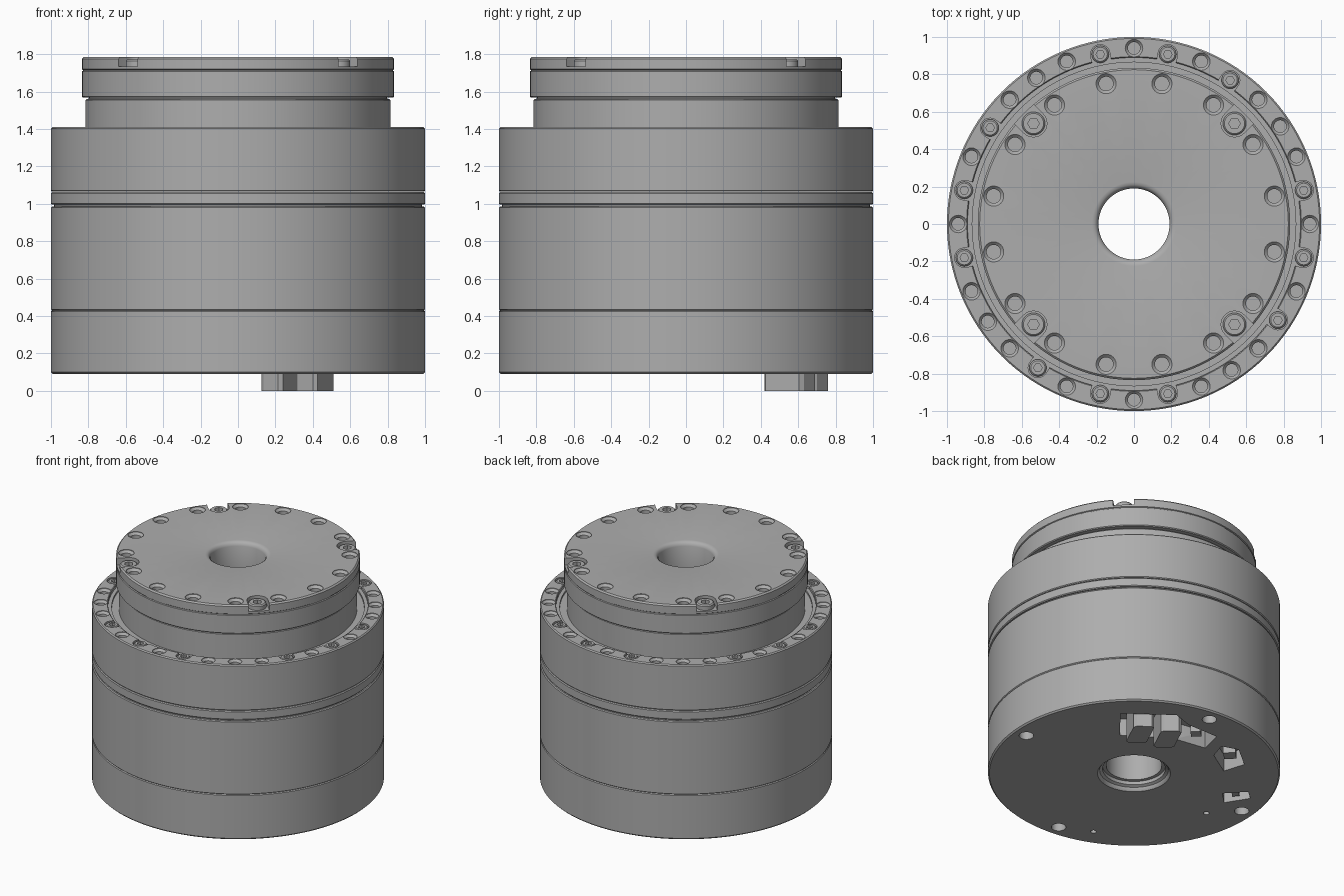
import bpy, bmesh
from math import sin, cos, pi, radians, hypot

if "Cube" in bpy.data.objects:
    bpy.data.objects.remove(bpy.data.objects["Cube"])

metal = bpy.data.materials.new("machined_grey")
metal.use_nodes = True
grey = (0.42, 0.42, 0.42, 1)
metal.diffuse_color = grey
metal.node_tree.nodes["Principled BSDF"].inputs["Base Color"].default_value = grey


def circle(r, n=24, c=(0, 0)):
    return [(c[0] + r * cos(2 * pi * i / n), c[1] + r * sin(2 * pi * i / n)) for i in range(n)]


def hexagon(r, c):
    # Hexagon outline sampled with as many points as a bolt circle
    out = []
    for i in range(24):
        a = radians(15 * i)
        d = r * cos(pi / 6) / cos(a % (pi / 3) - pi / 6)
        out.append((c[0] + d * cos(a), c[1] + d * sin(a)))
    return out


def loft(bm, sections, closed=False):
    # Join outlines at given heights; either cap the ends or close into a ring
    rings = [[bm.verts.new((x, y, z)) for x, y in pts] for pts, z in sections]
    pairs = list(zip(rings, rings[1:]))
    if closed:
        pairs.append((rings[-1], rings[0]))
    else:
        bm.faces.new(rings[0][::-1])
        bm.faces.new(rings[-1])
    for a, b in pairs:
        for i in range(len(a)):
            j = (i + 1) % len(a)
            bm.faces.new((a[i], a[j], b[j], b[i]))


def finish(bm, name):
    bmesh.ops.recalc_face_normals(bm, faces=bm.faces)
    mesh = bpy.data.meshes.new(name)
    bm.to_mesh(mesh)
    bm.free()
    mesh.materials.append(metal)
    ob = bpy.data.objects.new(name, mesh)
    bpy.context.collection.objects.link(ob)
    return ob


def activate(ob):
    bpy.ops.object.select_all(action='DESELECT')
    ob.select_set(True)
    bpy.context.view_layer.objects.active = ob


def smooth(ob):
    activate(ob)
    bpy.ops.object.shade_smooth_by_angle(angle=radians(30))


def lathe(name, profile):
    bm = bmesh.new()
    loft(bm, [(circle(r, 128), z) for r, z in profile], closed=True)
    return finish(bm, name)


def cut(ob, bm):
    cutter = finish(bm, ob.name + "_cutter")
    cutter.hide_render = True
    mod = ob.modifiers.new("cut", 'BOOLEAN')
    mod.operation, mod.solver, mod.object = 'DIFFERENCE', 'EXACT', cutter
    activate(ob)
    bpy.ops.object.modifier_apply(modifier=mod.name)
    bpy.data.objects.remove(cutter)


def polar(r, deg):
    return (r * cos(radians(deg)), r * sin(radians(deg)))


def bolt_hole(bm, c, r, top, depth):
    # Chamfered hole
    loft(bm, [(circle(r, 24, c), top + 0.01), (circle(r, 24, c), top - 0.004),
              (circle(r * 0.7, 24, c), top - 0.02), (circle(r * 0.7, 24, c), top - depth)])


def slot(bm, c, r, reach, deg, top, floor):
    # Round pocket opened along one direction
    pts = [(reach, -r)] + [(reach, r)]
    pts += [polar(r, 90 + 15 * i) for i in range(13)]
    a = radians(deg)
    pts = [(c[0] + x * cos(a) - y * sin(a), c[1] + x * sin(a) + y * cos(a)) for x, y in pts]
    loft(bm, [(pts, floor), (pts, top + 0.01)])


def screw(bm, c, r, bottom, top):
    # Socket head screw
    loft(bm, [(circle(r, 24, c), bottom), (circle(r, 24, c), top - 0.008),
              (circle(r - 0.008, 24, c), top), (hexagon(r * 0.5, c), top),
              (hexagon(r * 0.5, c), top - 0.025)])


def shell(name, r, z0, z1, ch=0.006):
    return lathe(name, [(0.19, z0), (r - ch, z0), (r, z0 + ch), (r, z1 - ch), (r - ch, z1), (0.19, z1)])


# Stacked housing sections
smooth(shell("motor_housing", 1.0, 0.43, 0.985))
smooth(shell("seam_groove", 0.985, 0.98, 1.0))
smooth(shell("middle_ring", 1.0, 0.995, 1.062))
smooth(shell("output_neck", 0.815, 1.36, 1.56))
smooth(shell("neck_groove", 0.8, 1.55, 1.57))

# Bottom cover with a stepped central bore
cover = lathe("base_cover", [(0.25, 0.09), (0.99, 0.09), (1.0, 0.1), (1.0, 0.424), (0.994, 0.43),
                             (0.19, 0.43), (0.19, 0.15), (0.215, 0.15), (0.215, 0.125),
                             (0.235, 0.115), (0.24, 0.1)])
bm = bmesh.new()
pockets = [
    [(0.41, 0.34), (0.6, 0.57), (0.29, 0.8), (0.14, 0.75), (-0.11, 0.75), (-0.15, 0.58), (0.1, 0.54)],
    [(-0.22, 0.67), (-0.34, 0.71), (-0.5, 0.58), (-0.45, 0.42), (-0.26, 0.54)],
    [(-0.64, 0.18), (-0.76, 0.31), (-0.83, 0.25), (-0.73, 0.09)],
]
for pts in pockets:
    loft(bm, [(pts, 0.05), (pts, 0.22)])
holes = [(polar(0.9, 90 * k - 5), 0.05) for k in range(4)]
holes += [((-0.3, -0.79), 0.02), ((-0.73, -0.1), 0.02)]
for c, r in holes:
    loft(bm, [(circle(r, 24, c), 0.05), (circle(r, 24, c), 0.2)])
cut(cover, bm)
smooth(cover)

# Connectors protruding from the bottom pocket
bm = bmesh.new()
for cx, cy in [(0.41, 0.555), (0.225, 0.625)]:
    pts = [(cx + x, cy + y) for x, y in
           [(-0.01, -0.135), (0.015, -0.13), (0.1, 0.05), (0.09, 0.075),
            (0.01, 0.135), (-0.015, 0.13), (-0.1, -0.05), (-0.09, -0.075)]]
    loft(bm, [(pts, 0.0), (pts, 0.24)])
finish(bm, "connector_plugs")

# Small raised sockets inside the side pockets
bm = bmesh.new()
for cx, cy, w in [(0.0, 0.66, 0.05), (-0.37, 0.58, 0.06), (-0.74, 0.2, 0.035)]:
    pts = [(cx + x * w, cy + y * w) for x, y in [(-1, 0), (0, -1), (1, 0), (0, 1)]]
    loft(bm, [(pts, 0.11), (pts, 0.24)])
finish(bm, "pocket_sockets")

# Upper bolt ring with a recessed inner step
ring = lathe("bolt_ring", [(0.19, 1.065), (0.994, 1.065), (1.0, 1.071), (1.0, 1.402), (0.992, 1.41),
                           (0.895, 1.41), (0.89, 1.405), (0.89, 1.385), (0.865, 1.385),
                           (0.865, 1.37), (0.19, 1.37)])
cuts, heads = bmesh.new(), bmesh.new()
for k in range(32):
    deg = k * 11.25
    if k % 8 in (1, 5, 7):
        c = polar(0.925, deg)
        slot(cuts, c, 0.052, 0.08, deg + 180, 1.41, 1.388)
        screw(heads, c, 0.046, 1.38, 1.408)
    else:
        bolt_hole(cuts, polar(0.94, deg), 0.047, 1.41, 0.12)
cut(ring, cuts)
smooth(ring)
smooth(finish(heads, "ring_screws"))

# Output flange with rounded bore lip and a fine groove
flange = lathe("output_flange", [(0.19, 1.568), (0.829, 1.568), (0.835, 1.574), (0.835, 1.708),
                                 (0.829, 1.712), (0.829, 1.716), (0.835, 1.72), (0.835, 1.775),
                                 (0.825, 1.785), (0.225, 1.785), (0.21, 1.782), (0.198, 1.773),
                                 (0.19, 1.755)])
cuts, heads = bmesh.new(), bmesh.new()
for k in range(16):
    bolt_hole(cuts, polar(0.765, 11.25 + 22.5 * k), 0.054, 1.785, 0.14)
for k in range(4):
    deg = 45 + 90 * k
    c = polar(0.76, deg)
    slot(cuts, c, 0.072, 0.15, deg, 1.785, 1.735)
    screw(heads, c, 0.062, 1.73, 1.772)
cut(flange, cuts)
smooth(flange)
smooth(finish(heads, "flange_screws"))
